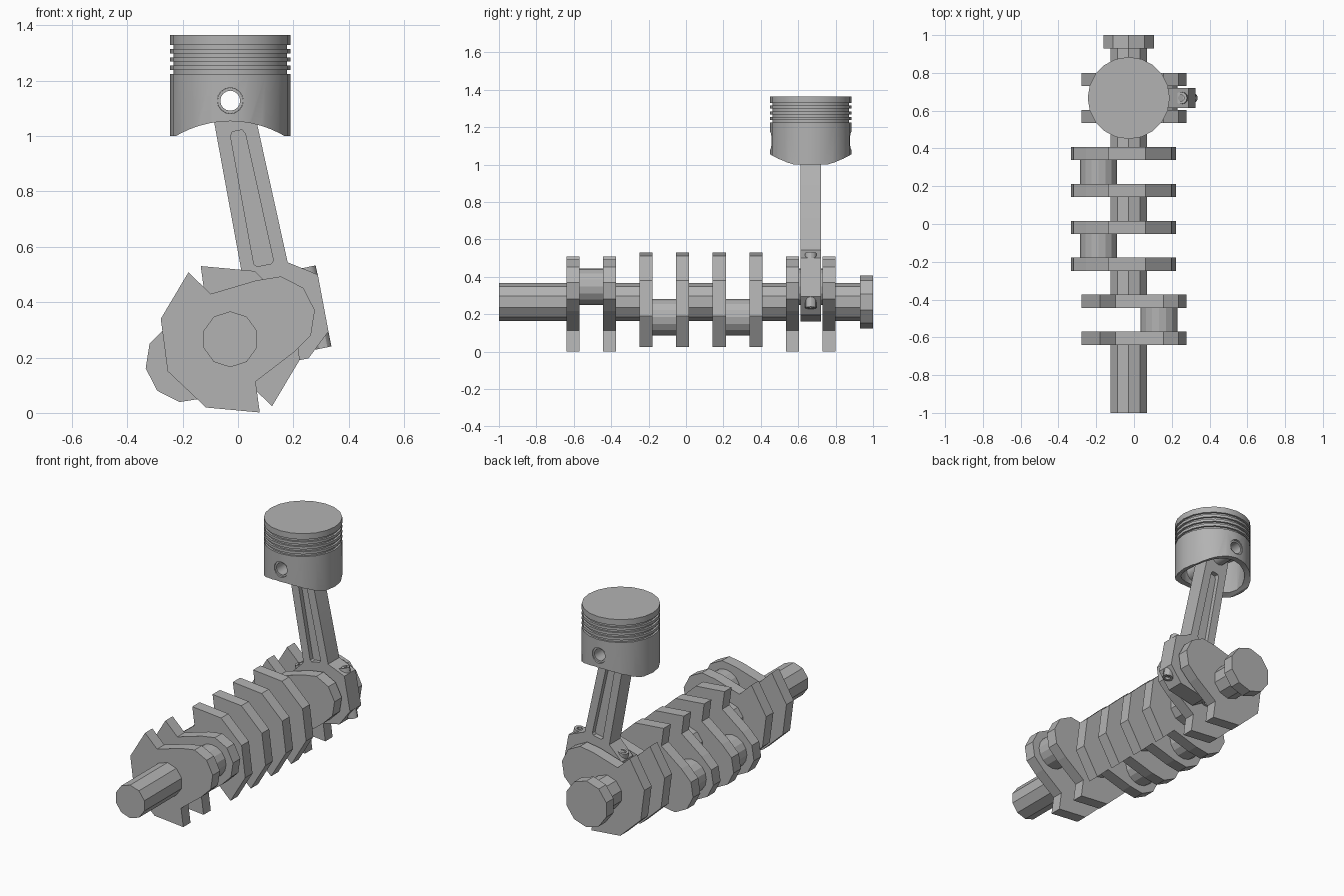
import bpy, bmesh
from math import sin, cos, pi, radians, atan2
from mathutils import Matrix, Vector

cube = bpy.data.objects.get("Cube")
if cube:
    bpy.data.objects.remove(cube, do_unlink=True)

steel = bpy.data.materials.new("grey_steel")
steel.use_nodes = True
GREY = (0.45, 0.45, 0.45, 1)
steel.diffuse_color = GREY
steel.node_tree.nodes["Principled BSDF"].inputs["Base Color"].default_value = GREY


def finish(name, bm, matrix=Matrix()):
    bmesh.ops.remove_doubles(bm, verts=bm.verts, dist=1e-5)
    bmesh.ops.recalc_face_normals(bm, faces=bm.faces)
    mesh = bpy.data.meshes.new(name)
    bm.to_mesh(mesh)
    bm.free()
    mesh.transform(matrix)
    mesh.materials.append(steel)
    obj = bpy.data.objects.new(name, mesh)
    bpy.context.collection.objects.link(obj)
    return obj


def prism(name, outline, y0, y1, matrix=Matrix()):
    """Extrude an (x, z) outline along y."""
    bm = bmesh.new()
    front = [bm.verts.new((x, y0, z)) for x, z in outline]
    back = [bm.verts.new((x, y1, z)) for x, z in outline]
    bm.faces.new(front)
    bm.faces.new(back)
    for i in range(len(outline)):
        j = (i + 1) % len(outline)
        bm.faces.new((front[i], front[j], back[j], back[i]))
    return finish(name, bm, matrix)


def lathe(name, profile, sides, matrix=Matrix(), closed=False):
    """Spin an (r, z) profile about z."""
    bm = bmesh.new()
    rings = [[bm.verts.new((r * cos(2 * pi * k / sides), r * sin(2 * pi * k / sides), z))
              for k in range(sides)] for r, z in profile]
    if closed:
        rings.append(rings[0])
    for a, b in zip(rings, rings[1:]):
        for k in range(sides):
            n = (k + 1) % sides
            bm.faces.new((a[k], a[n], b[n], b[k]))
    return finish(name, bm, matrix)


def circle(cx, cz, r, sides, start=pi / 2):
    return [(cx + r * cos(start + 2 * pi * i / sides), cz + r * sin(start + 2 * pi * i / sides))
            for i in range(sides)]


def cut(obj, *cutters):
    for cutter in cutters:
        mod = obj.modifiers.new("cut", 'BOOLEAN')
        mod.operation = 'DIFFERENCE'
        mod.solver = 'EXACT'
        mod.object = cutter
        bpy.context.view_layer.objects.active = obj
        bpy.ops.object.modifier_apply(modifier=mod.name)
        bpy.data.objects.remove(cutter, do_unlink=True)


def smooth(obj):
    bpy.ops.object.select_all(action='DESELECT')
    obj.select_set(True)
    bpy.context.view_layer.objects.active = obj
    bpy.ops.object.shade_smooth_by_angle(angle=radians(30))


# Shared layout
AXIS = Vector((-0.028, 0, 0.266))
TILT = radians(27)
THROW = 0.18
PITCH = 0.1957
WEB = 0.07
PIN_X = AXIS.x + THROW * cos(TILT)
PIN_Z = AXIS.z + THROW * sin(TILT)
ROD_Y = 0.667
ROD_LEN = 0.794

# Crank webs: fan counterweight on one side, round nose on the other
half = [(-0.254, 0), (-0.19, 0.18), (-0.025, 0.284), (0.012, 0.178)]
half += [(THROW + 0.147 * cos(radians(a)), 0.147 * sin(radians(a))) for a in (90, 54, 18)]
web_outline = half + [(u, -v) for u, v in reversed(half) if v > 0]
web_y = [-0.64 + PITCH * i for i in range(8)]
for i, y in enumerate(web_y):
    angle = TILT + (pi if i in (2, 3, 4, 5) else 0)
    place = Matrix.Translation(AXIS) @ Matrix.Rotation(-angle, 4, 'Y')
    prism(f"crank_web_{i + 1}", web_outline, y, y + WEB, place)

# Crank pins, two on each side of the axis
for i in range(4):
    side = -1 if i in (1, 2) else 1
    cx = AXIS.x + side * THROW * cos(TILT)
    cz = AXIS.z + side * THROW * sin(TILT)
    y = web_y[2 * i]
    prism(f"crank_pin_{i + 1}", circle(cx, cz, 0.098, 16), y + 0.03, y + PITCH + 0.04)

# Main journals, front shaft and rear flange
spans = [("front_shaft", -1, web_y[0] + 0.03)]
spans += [(f"main_journal_{i}", web_y[2 * i - 1] + 0.04, web_y[2 * i] + 0.03) for i in (1, 2, 3)]
spans += [("rear_journal", web_y[7] + 0.04, 0.95)]
for name, y0, y1 in spans:
    prism(name, circle(AXIS.x, AXIS.z, 0.101, 10), y0, y1)
prism("rear_flange", circle(AXIS.x, AXIS.z, 0.141, 10), 0.93, 1)

# Connecting rod in its own frame: origin at crank pin, z towards the piston
lean = atan2(AXIS.x - PIN_X, ROD_LEN)
rod_place = Matrix.Translation((PIN_X, ROD_Y, PIN_Z)) @ Matrix.Rotation(lean, 4, 'Y')
right = [(0.09, -0.172), (0.18, -0.091), (0.183, 0.118), (0.085, 0.183)]
right += [(0.074 * cos(radians(a)), ROD_LEN + 0.074 * sin(radians(a))) for a in (0, 30, 60)]
rod_outline = right + [(0, ROD_LEN + 0.074)] + [(-s, t) for s, t in reversed(right)]
rod = prism("connecting_rod", rod_outline, -0.054, 0.054, rod_place)
slot = [(0.026, 0.19), (0.036, 0.2), (0.027, 0.67), (0.018, 0.685)]
slot += [(-s, t) for s, t in reversed(slot)]
cut(rod,
    prism("slot_cutter_front", slot, -0.1, -0.026, rod_place),
    prism("slot_cutter_back", slot, 0.026, 0.1, rod_place),
    prism("small_end_cutter", circle(0, ROD_LEN, 0.042, 16), -0.1, 0.1, rod_place))
smooth(rod)

# Cap bolts with recessed sockets at both ends
bolt_profile = [(0, -0.13), (0.016, -0.13), (0.016, -0.146), (0.03, -0.146), (0.03, -0.09),
                (0.02, -0.09), (0.02, 0.09), (0.032, 0.09), (0.032, 0.152), (0.017, 0.152),
                (0.017, 0.135), (0, 0.135)]
for name, side in (("left", 1), ("right", -1)):
    bolt = lathe(f"cap_bolt_{name}", bolt_profile, 12,
                 rod_place @ Matrix.Translation((0.15 * side, 0, 0)))
    smooth(bolt)

# Piston: grooved crown, hollow skirt
R = 0.217
TOP = 1.365
PIN_TOP_Z = 1.128
profile = [(0, TOP), (R, TOP)]
for z in (1.322, 1.292, 1.262, 1.232):
    profile += [(R, z + 0.007), (R - 0.012, z + 0.007), (R - 0.012, z - 0.007), (R, z - 0.007)]
profile += [(R, 1.0), (R - 0.035, 1.0), (R - 0.035, 1.21), (0, 1.21)]
piston = lathe("piston", profile, 20, Matrix.Translation((AXIS.x, ROD_Y, 0)))
cut(piston,
    prism("skirt_cutter", circle(AXIS.x, 0.668, 0.386, 64), 0.3, 1.1),
    prism("pin_hole_cutter", circle(AXIS.x, PIN_TOP_Z, 0.047, 16), 0.3, 1.1))
smooth(piston)

# Hollow wrist pin
tube = [(0.0465, -0.205), (0.0465, 0.205), (0.036, 0.205), (0.036, -0.205)]
pin_place = Matrix.Translation((AXIS.x, ROD_Y, PIN_TOP_Z)) @ Matrix.Rotation(pi / 2, 4, 'X')
smooth(lathe("wrist_pin", tube, 16, pin_place, closed=True))
